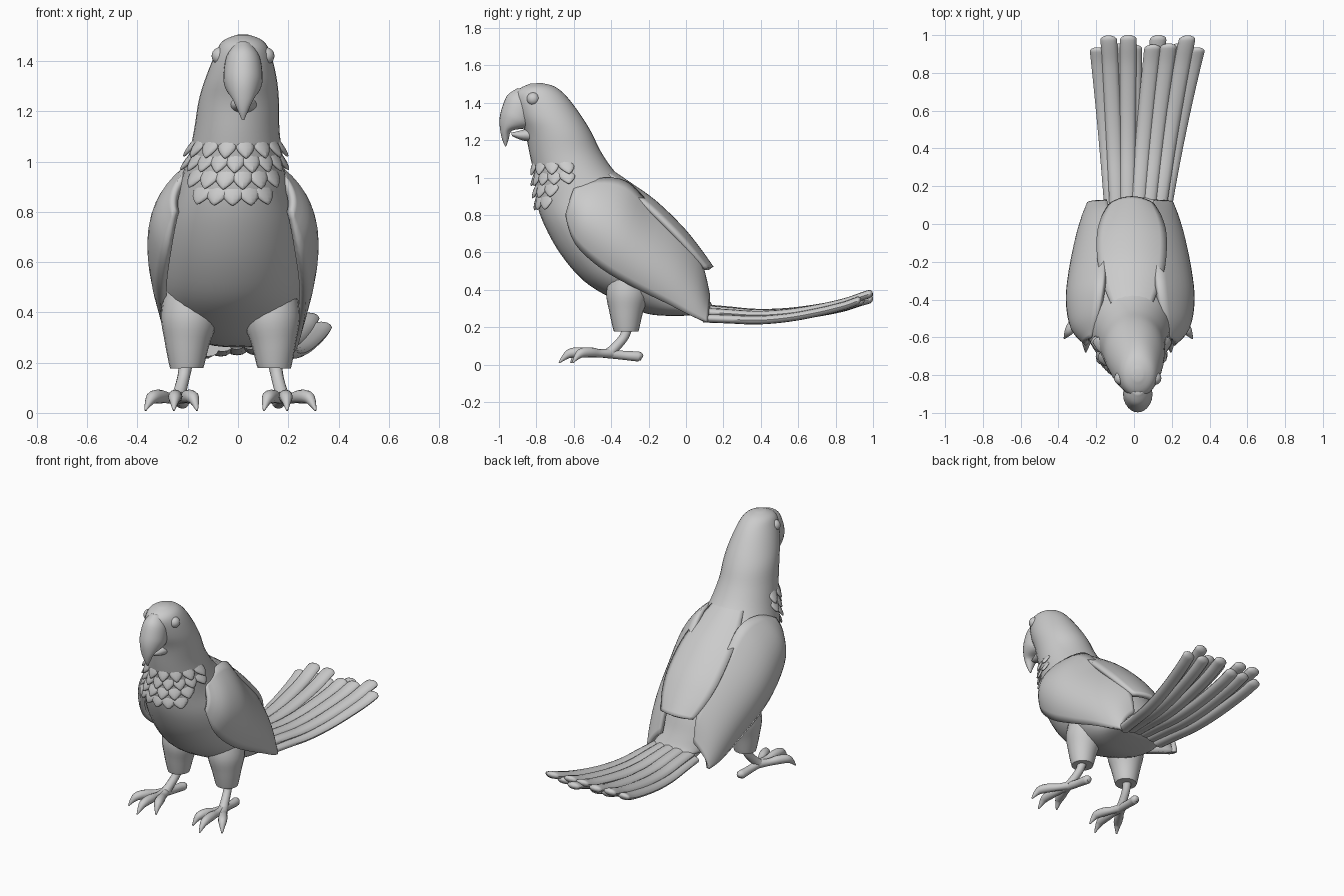
import bpy, math
from mathutils import Vector as V

if "Cube" in bpy.data.objects:
    bpy.data.objects.remove(bpy.data.objects["Cube"])


def make(name, verts, faces, thick=0, subdiv=0, angle=50):
    me = bpy.data.meshes.new(name)
    me.from_pydata([tuple(v) for v in verts], [], faces)
    ob = bpy.data.objects.new(name, me)
    bpy.context.collection.objects.link(ob)
    if thick:
        m = ob.modifiers.new("thickness", 'SOLIDIFY')
        m.thickness, m.offset = thick, 0
    if subdiv:
        ob.modifiers.new("smooth", 'SUBSURF').levels = subdiv
        ob.modifiers["smooth"].render_levels = subdiv
    bpy.ops.object.select_all(action='DESELECT')
    ob.select_set(True)
    bpy.context.view_layer.objects.active = ob
    bpy.ops.object.shade_smooth_by_angle(angle=math.radians(angle))
    return ob


def sample(rows, u):
    """Catmull-Rom interpolation through rows of numbers."""
    i = min(int(u), len(rows) - 2)
    t = u - i
    p = [rows[max(0, min(len(rows) - 1, i + k))] for k in (-1, 0, 1, 2)]
    return [0.5 * (2*b + (c-a)*t + (2*a-5*b+4*c-d)*t*t + (3*b-a-3*c+d)*t**3)
            for a, b, c, d in zip(*p)]


def ring_point(rows, u, a):
    """Row: front y, front z, back y, back z, half width, centre x."""
    fy, fz, by, bz, w, cx = sample(rows, u)
    c = math.cos(a)
    return V((cx + w*math.sin(a), (fy+by)/2 + (fy-by)/2*c, (fz+bz)/2 + (fz-bz)/2*c))


def tube_faces(rows, n):
    f = [(i*n+j, i*n+(j+1) % n, (i+1)*n+(j+1) % n, (i+1)*n+j)
         for i in range(rows-1) for j in range(n)]
    return f + [tuple(range(n))[::-1], tuple(range((rows-1)*n, rows*n))]


def loft(name, rows, n=32, sub=4):
    count = (len(rows)-1)*sub + 1
    verts = [ring_point(rows, i/sub, 2*math.pi*j/n) for i in range(count) for j in range(n)]
    return make(name, verts, tube_faces(count, n))


def grid_faces(r, c):
    return [(i*c+j, i*c+j+1, (i+1)*c+j+1, (i+1)*c+j) for i in range(r-1) for j in range(c-1)]


def limb(name, pts, n=12, sub=4):
    """Tapered round tube through points (x, y, z, radius)."""
    count = (len(pts)-1)*sub + 1
    s = [sample(pts, i/sub) for i in range(count)]
    verts = []
    for i, (x, y, z, r) in enumerate(s):
        d = (V(s[min(i+1, count-1)][:3]) - V(s[max(i-1, 0)][:3])).normalized()
        a = d.orthogonal().normalized() if abs(d.x) > .95 else d.cross(V((1, 0, 0))).normalized()
        b = d.cross(a)
        verts += [V((x, y, z)) + r*(a*math.cos(2*math.pi*k/n) + b*math.sin(2*math.pi*k/n))
                  for k in range(n)]
    return make(name, verts, tube_faces(count, n))


# Body with neck and head
BODY = [(-.83, 1.503, -.77, 1.505, .025, .02), (-.89, 1.475, -.70, 1.485, .08, .02),
        (-.915, 1.43, -.635, 1.43, .11, .02), (-.895, 1.33, -.56, 1.33, .142, .012),
        (-.86, 1.24, -.505, 1.24, .16, .003), (-.835, 1.12, -.45, 1.13, .17, -.005),
        (-.81, 1.0, -.37, 1.02, .19, -.01), (-.80, .87, -.25, .92, .22, -.02),
        (-.755, .74, -.13, .80, .26, -.02), (-.67, .59, -.03, .68, .28, -.02),
        (-.55, .45, .03, .57, .28, -.02), (-.40, .355, .07, .48, .26, -.02),
        (-.22, .275, .10, .40, .22, -.01), (-.07, .26, .13, .335, .18, .01),
        (.06, .265, .15, .30, .14, .02)]
loft("body", BODY)

# Hooked upper beak and small lower beak
loft("upper_beak", [(-.90, 1.478, -.80, 1.45, .035, .02), (-.955, 1.44, -.80, 1.38, .068, .02),
                    (-.985, 1.37, -.82, 1.29, .078, .02), (-.997, 1.31, -.85, 1.265, .068, .02),
                    (-.993, 1.25, -.93, 1.25, .043, .02), (-.982, 1.20, -.948, 1.205, .021, .02),
                    (-.966, 1.165, -.960, 1.168, .005, .02)], 24)
loft("lower_beak", [(-.82, 1.27, -.82, 1.19, .06, .02), (-.89, 1.25, -.88, 1.20, .038, .02),
                    (-.935, 1.24, -.93, 1.222, .016, .02)], 20)

# Eyes
for side in (-1, 1):
    bpy.ops.mesh.primitive_uv_sphere_add(segments=20, ring_count=12, radius=.035,
                                         location=(.02 + side*.09, -.817, 1.42))
    bpy.context.object.name = "eye"
    bpy.ops.object.shade_smooth()

# Ruff of pointed neck feathers
verts, faces = [], []
for r, (u, count, spread) in enumerate([(5.2, 8, 1.45), (5.65, 9, 1.35), (6.15, 6, .85), (6.65, 5, .6)]):
    for k in range(count):
        a = spread*(2*k/(count-1) - 1)
        base = len(verts)
        for s, w, lift in [(0, .9, -.02), (.35, 1.1, -.004), (.65, .9, .01), (1, .05, .018)]:
            for e in (-1, 0, 1):
                p = ring_point(BODY, u + s*.72, a + e*w*.22)
                q = ring_point(BODY, u + s*.72, math.pi/2)
                out = V((p.x + .01, p.y - q.y, 0)).normalized()
                verts.append(p + out*(lift + (.006 if e == 0 else -.002)))
        faces += [tuple(base+i for i in f) for f in grid_faces(4, 3)]
make("neck_feathers", verts, faces, .014, 1)

# Folded wings: upper edge y,z,x  lower edge y,z,x  outward bulge
WING = [(-.60, .93, .20, -.635, .80, .225, .015), (-.47, .985, .165, -.585, .65, .255, .085),
        (-.32, .97, .14, -.45, .52, .275, .108), (-.19, .84, .13, -.28, .42, .275, .095),
        (-.03, .69, .12, -.10, .33, .26, .07), (.07, .545, .11, .03, .26, .24, .045),
        (.115, .37, .12, .11, .225, .215, .02)]
for side in (-1, 1):
    verts, nr, nc = [], 25, 13
    for i in range(nr):
        ay, az, ax, by, bz, bx, bulge = sample(WING, i*6/(nr-1))
        for j in range(nc):
            s = j/(nc-1)
            x = ax + (bx-ax)*s + bulge*4*s*(1-s)
            verts.append((-.02 + side*x, ay + (by-ay)*s, az + (bz-az)*s))
    make("wing_right" if side > 0 else "wing_left", verts, grid_faces(nr, nc), .03)

# Mantle of long feathers over the back: y, z, half width
MANTLE = [(-.42, 1.04, .10), (-.30, .958, .145), (-.17, .865, .175), (-.03, .73, .178),
          (.06, .62, .152), (.135, .515, .11)]
verts = []
for i in range(21):
    y, z, w = sample(MANTLE, i/4)
    for j in range(11):
        e = j/5 - 1
        d = .045*e*e*(w/.17)
        tip = .015*e*e*max(0, i-16)/4
        verts.append((-.012 + w*e, y - d*.7 - tip, z - d*.7 + tip))
make("back_feathers", verts, grid_faces(21, 11), .03)

# Legs and feet
for side in (-1, 1):
    def at(x, y, z, r):
        return (-.03 + side*x, y, z, r)
    limb("thigh", [at(.155, -.30, .47, .11), at(.165, -.315, .37, .112), at(.172, -.32, .28, .09),
                   at(.174, -.32, .20, .072), at(.174, -.32, .178, .066)], 20)
    limb("shank", [at(.174, -.31, .22, .03), at(.185, -.33, .15, .025), at(.20, -.38, .09, .026),
                   at(.21, -.41, .06, .03)])
    for tx, ty in [(.335, -.60), (.225, -.67), (.135, -.61)]:
        dx, dy = tx - .21, ty + .40
        limb("front_toe", [at(.21, -.40, .06, .026)] +
             [at(.21 + dx*t, -.40 + dy*t, z, r) for t, z, r in
              [(.3, .06, .022), (.55, .065, .027), (.78, .062, .026), (.9, .045, .018), (1.03, .01, .004)]])
    limb("back_toe", [at(.21, -.42, .06, .026), at(.20, -.34, .05, .024), at(.195, -.28, .045, .026),
                      at(.19, -.25, .042, .026), at(.19, -.235, .035, .014)])

# Fanned tail: overlapping feathers along one height curve, tips x and y
HEIGHT = [(.29,), (.278,), (.264,), (.268,), (.287,), (.317,), (.362,)]
TIPS = [(-.192, .935), (-.135, .998), (-.085, .955), (-.03, 1.0), (.0, .95), (.10, .95),
        (.13, 1.0), (.185, .955), (.235, .955), (.285, .998), (.335, .935)]
for k, (tx, ty) in enumerate(TIPS):
    f = k/10*2 - 1
    bx = .022 + f*.14
    verts, n, nr = [], 12, 29
    for i in range(nr):
        t = 1 - (1 - i/(nr-1))**1.8
        y = .09 + (ty - .09)*t
        x = bx + (tx-bx)*(.8*t + .2*t*t)
        z = sample(HEIGHT, min(5.999, (y-.06)/.94*6))[0]
        z += -.03*f*f*(1-t) + .012*f*f*t + (.011 if k % 2 else -.011)
        end = math.sqrt(max(.1, 1 - max(0, (t-.975)/.025)**2))
        w, h = (.04 + .004*t)*end, .023*end
        for j in range(n):
            a = 2*math.pi*j/n
            verts.append((x + w*math.cos(a), y, z + h*math.sin(a)))
    make("tail_feather", verts, tube_faces(nr, n))
